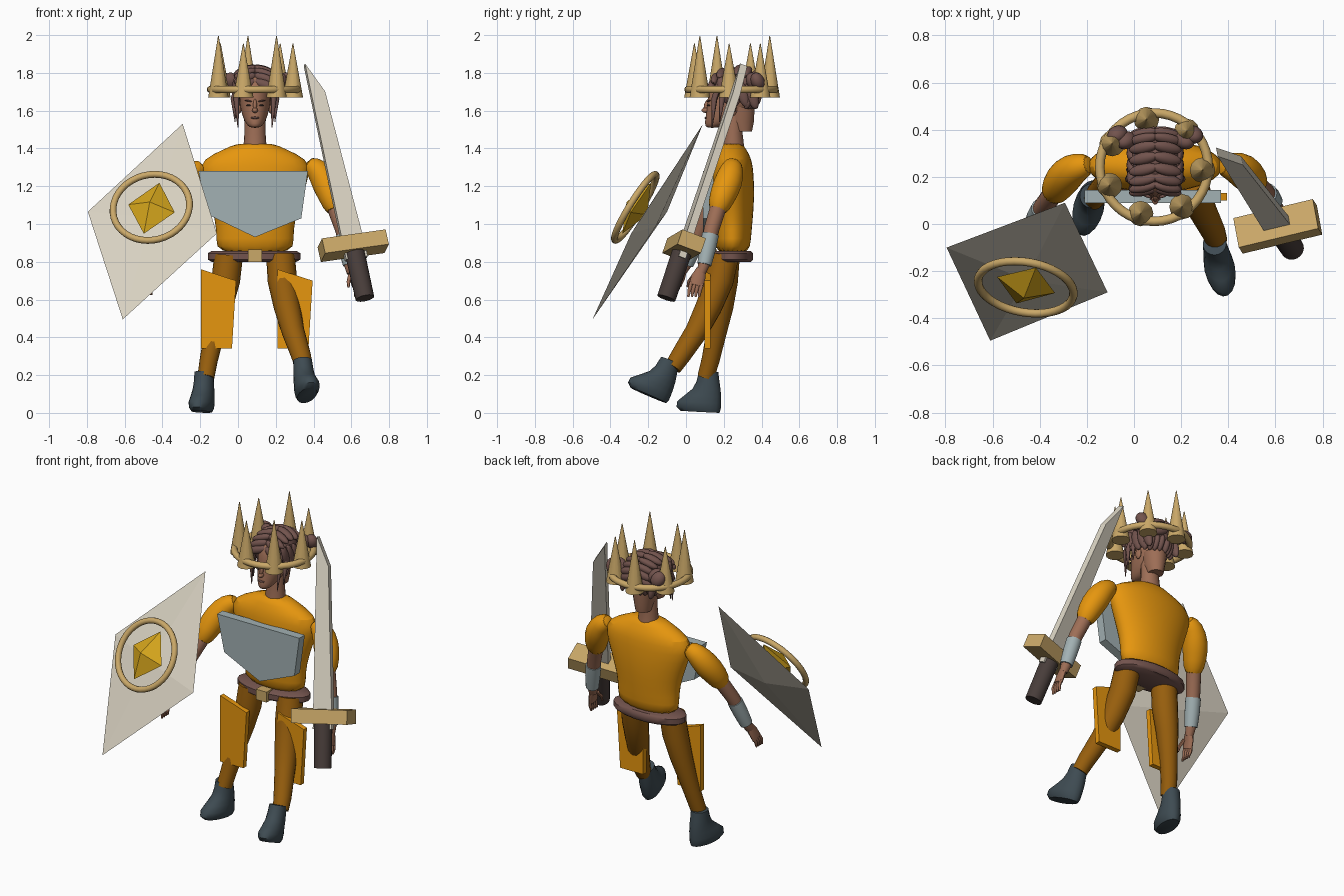
import bpy, bmesh, math
from mathutils import Vector, Matrix, Euler

if "Cube" in bpy.data.objects:
    bpy.data.objects.remove(bpy.data.objects["Cube"], do_unlink=True)

CX = 0.09  # body centre line


def material(name, r, g, b):
    lin = [(c / 255 / 12.92) if c < 10 else ((c / 255 + 0.055) / 1.055) ** 2.4 for c in (r, g, b)]
    m = bpy.data.materials.new(name)
    m.use_nodes = True
    m.diffuse_color = (*lin, 1)
    m.node_tree.nodes["Principled BSDF"].inputs["Base Color"].default_value = (*lin, 1)
    return m


ORANGE = material("orange_cloth", 230, 150, 14)
TROUSER = material("ochre_cloth", 152, 95, 13)
BROWN = material("brown_hair_leather", 114, 83, 77)
GOLD = material("pale_gold", 202, 168, 104)
GEM = material("amber", 214, 166, 28)
BOOT = material("slate_leather", 62, 75, 82)
STEEL = material("steel", 162, 177, 179)
SKIN = material("skin", 158, 110, 86)
PALE = material("pale_metal", 216, 209, 193)
DARK = material("dark_wood", 72, 61, 58)


def finish(name, bm, mat, smooth=True, subdiv=0):
    bmesh.ops.recalc_face_normals(bm, faces=bm.faces)
    me = bpy.data.meshes.new(name)
    bm.to_mesh(me)
    bm.free()
    me.materials.append(mat)
    if smooth:
        me.polygons.foreach_set("use_smooth", [True] * len(me.polygons))
        me.set_sharp_from_angle(angle=math.radians(45))
    ob = bpy.data.objects.new(name, me)
    bpy.context.scene.collection.objects.link(ob)
    if subdiv:
        ob.modifiers.new("round", "SUBSURF").levels = subdiv
        ob.modifiers["round"].render_levels = subdiv
    return ob


def add_loft(bm, rings, upright=False, seg=18):
    """Skin rings of (x, y, z, rx, ry) along their centres."""
    pts = [Vector(r[:3]) for r in rings]
    loops = []
    for i, r in enumerate(rings):
        t = pts[min(i + 1, len(pts) - 1)] - pts[max(i - 1, 0)]
        t = Vector((0, 0, 1)) if upright else t.normalized()
        u = Vector((0, 1, 0)).cross(t).normalized()
        v = t.cross(u)
        loops.append([bm.verts.new(pts[i] + u * r[3] * math.cos(a) + v * r[-1] * math.sin(a))
                      for a in (math.tau * k / seg for k in range(seg))])
    for a, b in zip(loops, loops[1:]):
        for k in range(seg):
            bm.faces.new((a[k], a[(k + 1) % seg], b[(k + 1) % seg], b[k]))
    bm.faces.new(loops[0])
    bm.faces.new(loops[-1])


def loft(name, rings, mat, upright=False, subdiv=0):
    bm = bmesh.new()
    add_loft(bm, rings, upright)
    return finish(name, bm, mat, subdiv=subdiv)


def slices(name, rows, mat, x=CX, subdiv=0):
    """Stack of level ellipses given as (z, half width, y front, y back)."""
    rings = [(x, (f + b) / 2, z, w, (b - f) / 2) for z, w, f, b in rows]
    return loft(name, rings, mat, True, subdiv)


def balls(name, items, mat):
    bm = bmesh.new()
    for loc, size, rot in items:
        bmesh.ops.create_uvsphere(bm, u_segments=16, v_segments=10, radius=1,
                                  matrix=Matrix.LocRotScale(Vector(loc), Euler(rot), Vector(size)))
    return finish(name, bm, mat)


def prism(name, outline, depth, frame, mat):
    """Extrude an outline both ways from the frame's first two axes."""
    bm = bmesh.new()
    lo, hi = [[bm.verts.new(frame @ Vector((a, b, s * depth / 2))) for a, b in outline] for s in (-1, 1)]
    bm.faces.new(lo)
    bm.faces.new(hi)
    n = len(outline)
    for k in range(n):
        bm.faces.new((lo[k], lo[(k + 1) % n], hi[(k + 1) % n], hi[k]))
    return finish(name, bm, mat, smooth=False)


def faceted(name, corners, front, back, mat):
    bm = bmesh.new()
    vs = [bm.verts.new(c) for c in corners]
    for tip in (bm.verts.new(front), bm.verts.new(back)):
        for k in range(4):
            bm.faces.new((vs[k], vs[(k + 1) % 4], tip))
    return finish(name, bm, mat, smooth=False)


def torus(name, loc, major, minor, mat, rot=(0, 0, 0)):
    bpy.ops.mesh.primitive_torus_add(location=loc, rotation=rot, major_radius=major, minor_radius=minor,
                                     major_segments=40, minor_segments=10)
    ob = bpy.context.object
    ob.name = name
    ob.data.materials.append(mat)
    bpy.ops.object.shade_smooth()


def frame(a, b, c, o):
    m = Matrix((a, b, c)).transposed().to_4x4()
    m.translation = o
    return m


# Torso, belt and buckle
slices("tunic", [(.84, .21, .155, .34), (.92, .207, .15, .345), (1.02, .212, .14, .355), (1.15, .255, .13, .365),
                 (1.27, .3, .13, .36), (1.345, .285, .14, .35), (1.395, .165, .165, .32), (1.43, .10, .185, .30)],
       ORANGE, subdiv=1)
slices("belt", [(.80, .225, .14, .345), (.812, .245, .125, .357), (.845, .245, .125, .357), (.857, .225, .14, .345)],
       BROWN, x=.085)
upright = ((1, 0, 0), (0, 0, 1), (0, 1, 0))
prism("buckle", [(-.038, -.033), (.038, -.033), (.038, .033), (-.038, .033)], .06,
      frame(*upright, (CX, .135, .832)), GOLD)

# Chest plate and thigh plates
prism("chest_plate", [(-.21, 1.28), (.37, 1.28), (.335, 1.03), (.09, .93), (-.16, 1.05)], .055,
      frame(*upright, (0, .117, 0)), STEEL)
for label, x in (("right", -.195), ("left", .21)):
    prism(label + "_thigh_plate", [(0, .76), (.185, .70), (.163, .34), (0, .34)], .032,
          frame(*upright, (x, .115, 0)), ORANGE)

# Arms, mirrored about the centre line; the right one swings forward
for label, s, swing in (("left", 1, 0), ("right", -1, 1)):
    def side(rows):
        out = []
        for dx, y, z, *r in rows:
            k = swing * (1.3 - z) / .55
            out.append((CX + s * (dx + .015 * k), y - .10 * k, z + .02 * k - .015 * swing, *r))
        return out
    loft(label + "_sleeve", side([(.27, .25, 1.325, .04), (.33, .245, 1.295, .063), (.375, .225, 1.22, .079),
                                  (.41, .19, 1.14, .07), (.43, .16, 1.055, .052)]), ORANGE, subdiv=1)
    loft(label + "_forearm", side([(.42, .175, 1.1, .044), (.465, .135, .97, .041), (.5, .1, .80, .033),
                                   (.51, .08, .74, .024)]), SKIN)
    loft(label + "_bracer", side([(.472, .13, .945, .045), (.487, .115, .87, .044), (.503, .097, .785, .038)]), STEEL)
    bm = bmesh.new()
    add_loft(bm, side([(.507, .08, .76, .022, .026), (.519, .066, .72, .018, .038),
                       (.527, .054, .675, .016, .038)]), seg=12)
    for k in range(4):
        y = .028 + .019 * k
        add_loft(bm, side([(.525, y, .69, .010), (.535, y - .01, .65, .010), (.53, y - .016, .615, .006)]), seg=8)
    add_loft(bm, side([(.505, .044, .73, .012), (.495, .016, .695, .010), (.495, .008, .665, .006)]), seg=8)
    finish(label + "_hand", bm, SKIN)

# Legs
loft("left_leg", [(.225, .205, .83, .076), (.235, .175, .70, .078), (.26, .12, .56, .07), (.292, .055, .43, .06),
                  (.335, -.03, .30, .052), (.35, -.07, .24, .046)], TROUSER)
loft("right_leg", [(-.05, .21, .83, .076), (-.065, .20, .70, .076), (-.095, .185, .56, .066), (-.125, .16, .42, .054),
                   (-.155, .13, .28, .048), (-.17, .105, .19, .045)], TROUSER)

# Boots share one shape with the heel at the origin
boot_rows = [(0, .05, -.215, -.004), (.02, .062, -.238, .002), (.05, .065, -.235, .002), (.085, .06, -.195, 0),
             (.12, .056, -.155, -.004), (.16, .053, -.135, -.012), (.215, .05, -.125, -.022)]
for label, loc, rot in (("left", (.345, -.10, .05), (-23, 0, 12)), ("right", (-.165, .18, 0), (-3, 0, -14))):
    ob = slices(label + "_boot", boot_rows, BOOT, x=0)
    ob.matrix_world = Matrix.Translation(loc) @ Euler([math.radians(a) for a in rot]).to_matrix().to_4x4()

# Neck, head and face
slices("neck", [(1.40, .062, .19, .31), (1.48, .056, .20, .30), (1.60, .056, .20, .31)], SKIN)
slices("head", [(1.508, .026, .105, .17), (1.53, .048, .098, .23), (1.565, .065, .102, .30), (1.61, .078, .108, .34),
                (1.66, .084, .114, .365), (1.72, .084, .118, .37), (1.77, .074, .135, .36), (1.80, .045, .18, .32)],
       SKIN, subdiv=1)
slices("nape", [(1.49, .045, .25, .35), (1.54, .056, .22, .36), (1.62, .07, .22, .365)], SKIN)
balls("nose", [((CX, .106, 1.602), (.015, .024, .014), (0, 0, 0)),
               ((CX, .112, 1.63), (.010, .016, .034), (-.3, 0, 0))], SKIN)
balls("ears", [((CX + s * .082, .245, 1.62), (.012, .022, .035), (0, 0, 0)) for s in (1, -1)], SKIN)
balls("eyes", [((CX + s * .034, .119, 1.628), (.014, .007, .004), (0, 0, s * .4)) for s in (1, -1)], DARK)
balls("brows", [((CX + s * .036, .120, 1.652), (.022, .007, .004), (0, -s * .15, s * .4)) for s in (1, -1)], BROWN)
balls("lips", [((CX, .106, 1.562), (.024, .008, .006), (0, 0, 0))], BROWN)

# Hair: a cap, rows of locks, side buns and hanging strands
balls("hair_cap", [((CX, .27, 1.72), (.108, .13, .102), (0, 0, 0))], BROWN)
locks = []
for k in range(9):
    a = math.radians(8 + 22 * k)
    for s in (1, -1):
        locks.append(((CX + s * .05, .265 - .125 * math.cos(a), 1.725 + .09 * math.sin(a)),
                      (.066, .026, .022), (a - math.pi / 2, s * .32, -s * .2)))
for k in range(4):
    for s in (1, -1):
        locks.append(((CX + s * .1, .20 + .05 * k, 1.71 - .01 * k), (.022, .03, .075), (.3, 0, 0)))
        locks.append(((CX + s * (.02 + .025 * k), .375 - .014 * k, 1.655), (.018, .02, .05), (-.4, 0, 0)))
balls("hair_locks", locks, BROWN)
balls("hair_buns", [((CX + s * (.125 + d), .355 + y, 1.755), (.042, .036, .05), (.4, s * .5, 0))
                    for s in (1, -1) for d, y in ((0, 0), (.035, .025))], BROWN)
bm = bmesh.new()
for s in (1, -1):
    for x, y, low in ((.09, .15, 1.51), (.105, .19, 1.54), (.1, .23, 1.58)):
        add_loft(bm, [(CX + s * .085, y + .03, 1.76, .018), (CX + s * (x + .008), y, 1.66, .016),
                      (CX + s * x, y - .012, low, .002)], seg=8)
finish("hair_strands", bm, BROWN)

# Crown: ring with seven spikes of alternating height
torus("crown_ring", (.085, .241, 1.712), .23, .02, GOLD)
bm = bmesh.new()
for k in range(7):
    a = math.radians(-3.5) + math.tau * k / 7
    top = 1.995 if k in (2, 4, 6) else 1.955
    h = top - 1.67
    bmesh.ops.create_cone(bm, cap_ends=True, segments=12, radius1=.054, radius2=.002, depth=h,
                          matrix=Matrix.Translation((.086 + .205 * math.cos(a), .241 + .205 * math.sin(a), 1.67 + h / 2)))
finish("crown_spikes", bm, GOLD)

# Sword: frame axes are across, along and through the blade
along = Vector((-.206, .314, .927)).normalized()
across = Vector((.96, .233, .146))
across = (across - along * across.dot(along)).normalized()
through = along.cross(across)
hilt = Vector((.61, -.01, .885))
sword = frame(across, along, through, hilt)
prism("blade", [(-.058, -.075), (.06, -.075), (.06, 0), (.028, .87), (-.046, 1.04)], .04, sword, PALE)
prism("sword_guard", [(-.175, -.042), (.175, -.042), (.175, .042), (-.175, .042)], .135, sword, GOLD)
loft("sword_grip", [(*(hilt - along * d), r) for d, r in ((.02, .053), (.3, .05))], DARK)

# Shield: shallow four-sided lens with a ring and gem in front
corners = [Vector(c) for c in ((-.293, .09, 1.53), (-.112, -.29, .95), (-.61, -.495, .495), (-.795, -.10, 1.065))]
mid = sum(corners, Vector()) / 4
out = (corners[2] - corners[0]).cross(corners[1] - corners[3]).normalized()
faceted("shield", corners, mid + out * .045, mid - out * .045, PALE)
hub = mid + (corners[0] - mid) * .05
torus("shield_ring", hub + out * .10, .205, .018, GOLD, out.to_track_quat('Z', 'Y').to_euler())
seat = hub + out * .09
faceted("shield_gem", [seat + (c - mid) * f for c, f in zip(corners, (.26, .36, .26, .36))],
        seat + out * .065, seat - out * .065, GEM)
